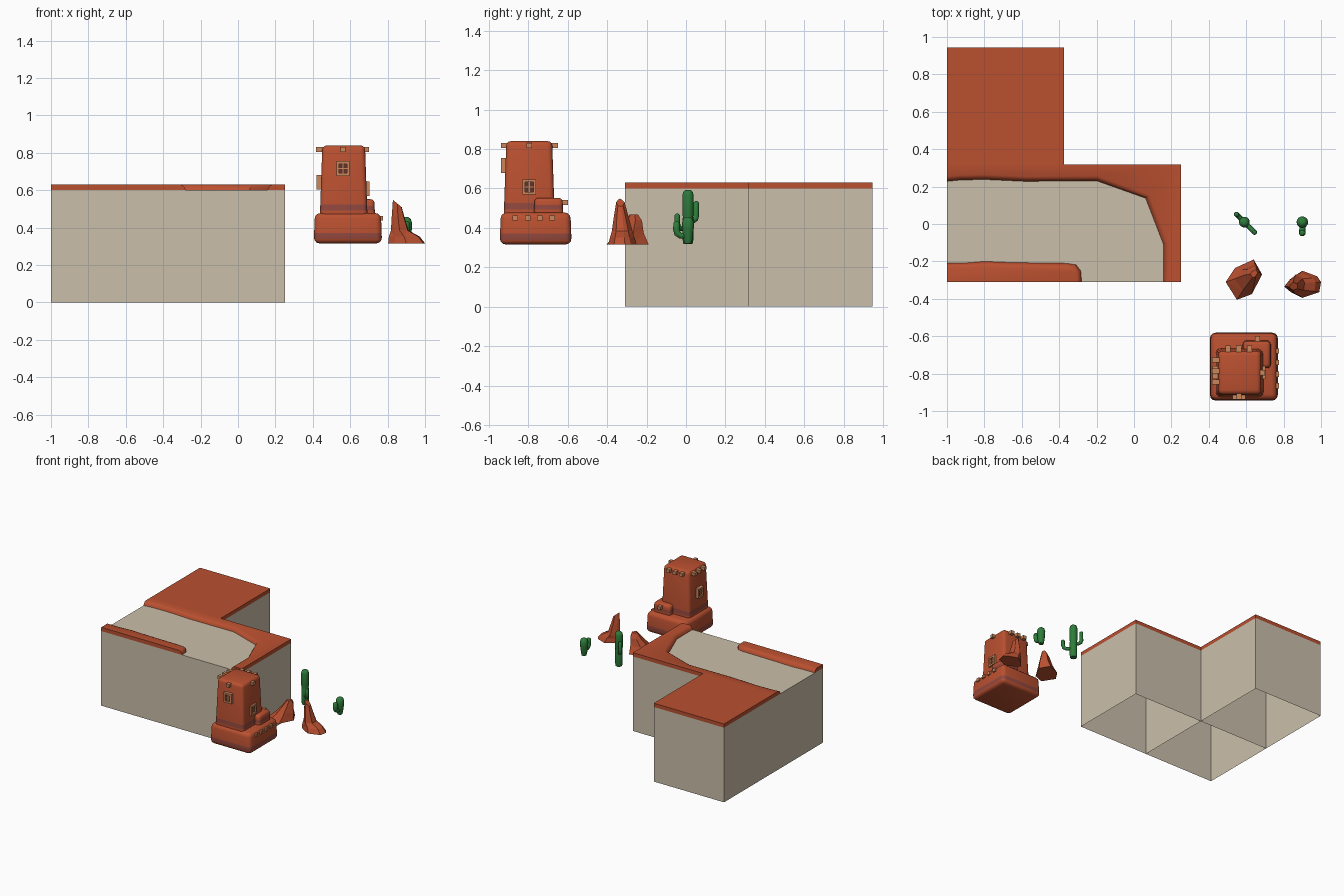
import bpy, bmesh, math
from mathutils import Vector, Matrix

if "Cube" in bpy.data.objects:
    bpy.data.objects.remove(bpy.data.objects["Cube"])


def mat(name, r, g, b):
    lin = [(c / 255 / 12.92) if c < 11 else ((c / 255 + 0.055) / 1.055) ** 2.4 for c in (r, g, b)]
    m = bpy.data.materials.new(name)
    m.diffuse_color = (*lin, 1)
    m.use_nodes = True
    m.node_tree.nodes["Principled BSDF"].inputs["Base Color"].default_value = m.diffuse_color
    return m


SAND = mat("sand", 203, 191, 170)
RED = mat("red_rock", 186, 80, 48)
BAND = mat("purple_band", 146, 72, 62)
WOOD = mat("pale_wood", 204, 134, 92)
DARK = mat("dark_window", 96, 50, 40)
GREEN = mat("cactus_green", 46, 124, 58)


def finish(name, bm, mats, smooth=None):
    bmesh.ops.recalc_face_normals(bm, faces=bm.faces)
    me = bpy.data.meshes.new(name)
    bm.to_mesh(me)
    bm.free()
    ob = bpy.data.objects.new(name, me)
    bpy.context.collection.objects.link(ob)
    for m in mats:
        me.materials.append(m)
    if smooth:
        bpy.ops.object.select_all(action='DESELECT')
        ob.select_set(True)
        bpy.context.view_layer.objects.active = ob
        bpy.ops.object.shade_smooth_by_angle(angle=math.radians(smooth))
    return ob


def cube(bm, lo, hi):
    lo, hi = Vector(lo), Vector(hi)
    M = Matrix.Translation((lo + hi) / 2) @ Matrix.Diagonal((*(hi - lo), 1))
    return bmesh.ops.create_cube(bm, size=1, matrix=M)["verts"]


def box(name, lo, hi, m):
    bm = bmesh.new()
    cube(bm, lo, hi)
    return finish(name, bm, [m])


def loft(bm, rings, bottom=True):
    """Skin a list of closed rings; caps at the ends."""
    vs = [[bm.verts.new(p) for p in r] for r in rings]
    n = len(vs[0])
    for a, b in zip(vs, vs[1:]):
        for i in range(n):
            bm.faces.new((a[i], a[(i + 1) % n], b[(i + 1) % n], b[i]))
    if bottom:
        bm.faces.new(vs[0][::-1])
    bm.faces.new(vs[-1])


# --- terrain: three open-bottomed tiles ---
XS, YS, FLOOR, TOP = (-1, -0.375, 0.25), (-0.31, 0.318, 0.945), 0.60, 0.63
for name, i, j in (("tile_corner", 0, 0), ("tile_east", 1, 0), ("tile_north", 0, 1)):
    bm = bmesh.new()
    cube(bm, (XS[i], YS[j], 0), (XS[i + 1], YS[j + 1], FLOOR))
    bmesh.ops.delete(bm, geom=[f for f in bm.faces if f.calc_center_median().z < 0.01], context='FACES')
    finish(name, bm, [SAND])
box("north_cap", (-1, YS[1], FLOOR), (XS[1], YS[2], TOP), RED)


# --- red banks either side of the recessed track ---
def bank(name, line, rest, side):
    def shifted(d):
        out = []
        for i, p in enumerate(line):
            a, b = Vector(line[max(i - 1, 0)]), Vector(line[min(i + 1, len(line) - 1)])
            t = (b - a).normalized()
            q = Vector(p) + Vector((-t.y, t.x)) * d * side
            if i == 0:
                q.x = p[0]
            if i == len(line) - 1:
                q.y = p[1]
            out.append(q)
        return out
    rings = [[(p[0], p[1], z) for p in shifted(d) + rest]
             for d, z in ((0, FLOOR), (0.005, 0.613), (0.013, 0.624), (0.026, TOP))]
    bm = bmesh.new()
    loft(bm, rings, bottom=False)
    finish(name, bm, [RED], 35)


bank("outer_bank",
     [(-1, .228), (-.93, .235), (-.8, .238), (-.58, .228), (-.2, .231), (.062, .138), (.158, -.11), (.158, -.31)],
     [(.25, -.31), (.25, .318), (-1, .318)], 1)
bank("inner_bank",
     [(-1, -.208), (-.9, -.208), (-.8, -.2), (-.65, -.206), (-.36, -.21), (-.31, -.218), (-.285, -.25), (-.28, -.31)],
     [(-1, -.31)], -1)


# --- rock tower dwelling ---
def block(name, x0, x1, y0, y1, z0, z1, taper, bevel, bands=()):
    bm = bmesh.new()
    for v in cube(bm, (x0, y0, z0), (x1, y1, z1)):
        if v.co.z > (z0 + z1) / 2:
            v.co.x += taper if v.co.x < (x0 + x1) / 2 else -taper
            v.co.y += taper if v.co.y < (y0 + y1) / 2 else -taper
    bmesh.ops.bevel(bm, geom=bm.edges[:], offset=bevel, segments=3, profile=0.5, affect='EDGES')
    for z in [z for b in bands for z in b]:
        bmesh.ops.bisect_plane(bm, geom=bm.verts[:] + bm.edges[:] + bm.faces[:],
                               plane_co=(0, 0, z), plane_no=(0, 0, 1))
    for f in bm.faces:
        z = f.calc_center_median().z
        f.material_index = int(any(a < z < b for a, b in bands))
    finish(name, bm, [RED, BAND], 40)


block("tower_base", .405, .77, -.945, -.58, .316, .478, .006, .03, [(.342, .372)])
block("tower_body", .437, .693, -.925, -.665, .44, .84, .014, .024, [(.493, .525)])
block("side_room", .58, .733, -.772, -.622, .45, .552, .004, .02, [(.493, .515)])


# square roof-beam ends
def beam(name, x, y, z, lx=.014, ly=.014, lz=.013):
    box(name, (x - lx, y - ly, z - lz), (x + lx, y + ly, z + lz), WOOD)


for k in (-1, 0, 1):
    beam("beam_west", .44, -.786 + .059 * k, .817, lx=.022)
    beam("beam_north", .56 + .058 * k, -.672, .817, ly=.022)
beam("beam_east", .679, -.795, .817, lx=.022)
beam("beam_south", .562, -.915, .817, ly=.022)
beam("beam_room", .66, -.618, .528, ly=.02)
for y in (-.865, -.803, -.741, -.679):
    beam("beam_base", .758, y, .45, lx=.018)


# framed windows: four bars, dark pane, cross bars
def window(name, loc, angle):
    M = Matrix.Translation(loc) @ Matrix.Rotation(angle, 4, 'Z')
    bm = bmesh.new()
    w, h, t = .035, .039, .014
    parts = [((-w, -.012, h - t), (w, .02, h), 0), ((-w, -.012, -h), (w, .02, t - h), 0),
             ((-w, -.012, t - h), (t - w, .02, h - t), 0), ((w - t, -.012, t - h), (w, .02, h - t), 0),
             ((t - w, 0, t - h), (w - t, .02, h - t), 1),
             ((-.003, -.004, t - h), (.003, .01, h - t), 0), ((t - w, -.004, -.003), (w - t, .01, .003), 0)]
    for lo, hi, mi in parts:
        for f in {f for v in cube(bm, lo, hi) for f in v.link_faces}:
            f.material_index = mi
    bm.transform(M)
    finish(name, bm, [WOOD, DARK])


window("window_south", (.562, -.926, .716), 0)
window("window_east", (.69, -.795, .607), math.pi / 2)
window("window_west", (.432, -.795, .643), -math.pi / 2)


# --- faceted rocks ---
def rock(name, outline, layers):
    cx = sum(p[0] for p in outline) / len(outline)
    cy = sum(p[1] for p in outline) / len(outline)
    bm = bmesh.new()
    loft(bm, [[(x + (px - cx) * sx, y + (py - cy) * sy, z + (px - cx) * tilt) for px, py in outline]
              for x, y, sx, sy, z, tilt in [(cx, cy, 1, 1, .316, 0)] + layers])
    bmesh.ops.triangulate(bm, faces=bm.faces)
    finish(name, bm, [RED])


rock("low_rock", [(.49, -.31), (.54, -.235), (.64, -.19), (.685, -.27), (.63, -.375), (.55, -.405)],
     [(.61, -.285, .72, .65, .37, .1), (.63, -.268, .42, .42, .43, .1), (.642, -.265, .2, .2, .468, 0)])
rock("tall_rock", [(.803, -.335), (.835, -.295), (.9, -.25), (.98, -.28), (1, -.31), (.99, -.365), (.9, -.395), (.84, -.365)],
     [(.893, -.325, .84, .85, .352, 0), (.867, -.325, .48, .72, .385, 0),
      (.857, -.33, .34, .5, .46, 0), (.853, -.333, .24, .3, .528, -.2)])


# --- cacti: turned trunks with bent arms ---
def ring(c, r, n, u, v):
    return [c + (u * math.cos(a) + v * math.sin(a)) * r for a in (2 * math.pi * i / n for i in range(n))]


def trunk(name, x, y, profile):
    bm = bmesh.new()
    loft(bm, [ring(Vector((x, y, z)), r, 14, Vector((1, 0, 0)), Vector((0, 1, 0))) for r, z in profile])
    finish(name, bm, [GREEN], 50)


def arm(name, x, y, direction, reach, z0, z1, z2, r):
    d = Vector((*direction, 0)).normalized()
    c, up = Vector((x, y, 0)), Vector((0, 0, 1))
    side = Vector((-d.y, d.x, 0))
    pts = [c + up * z0, c + d * reach * .65 + up * z0, c + d * reach * .92 + up * (z0 + (z1 - z0) * .4),
           c + d * reach + up * z1, c + d * reach + up * (z2 - r * .5), c + d * reach + up * z2]
    rad = [r * .85, r * .9, r, r, r * .95, r * .4]
    bm = bmesh.new()
    rings = []
    for i, p in enumerate(pts):
        t = (pts[min(i + 1, 5)] - pts[max(i - 1, 0)]).normalized()
        rings.append(ring(p, rad[i], 10, side, t.cross(side)))
    loft(bm, rings)
    finish(name, bm, [GREEN], 50)


trunk("tall_cactus_trunk", .59, .01, [(.024, .318), (.028, .34), (.028, .445), (.026, .455), (.029, .467),
                                      (.029, .565), (.024, .584), (.012, .593)])
arm("tall_cactus_low_arm", .59, .01, (1, -1), .077, .395, .425, .472, .014)
arm("tall_cactus_high_arm", .59, .01, (-1, 1), .059, .435, .46, .536, .014)
trunk("small_cactus_trunk", .9, .01, [(.018, .32), (.022, .335), (.03, .395), (.031, .425), (.024, .446), (.011, .456)])
arm("small_cactus_arm", .9, .01, (0, -1), .058, .36, .39, .435, .018)
